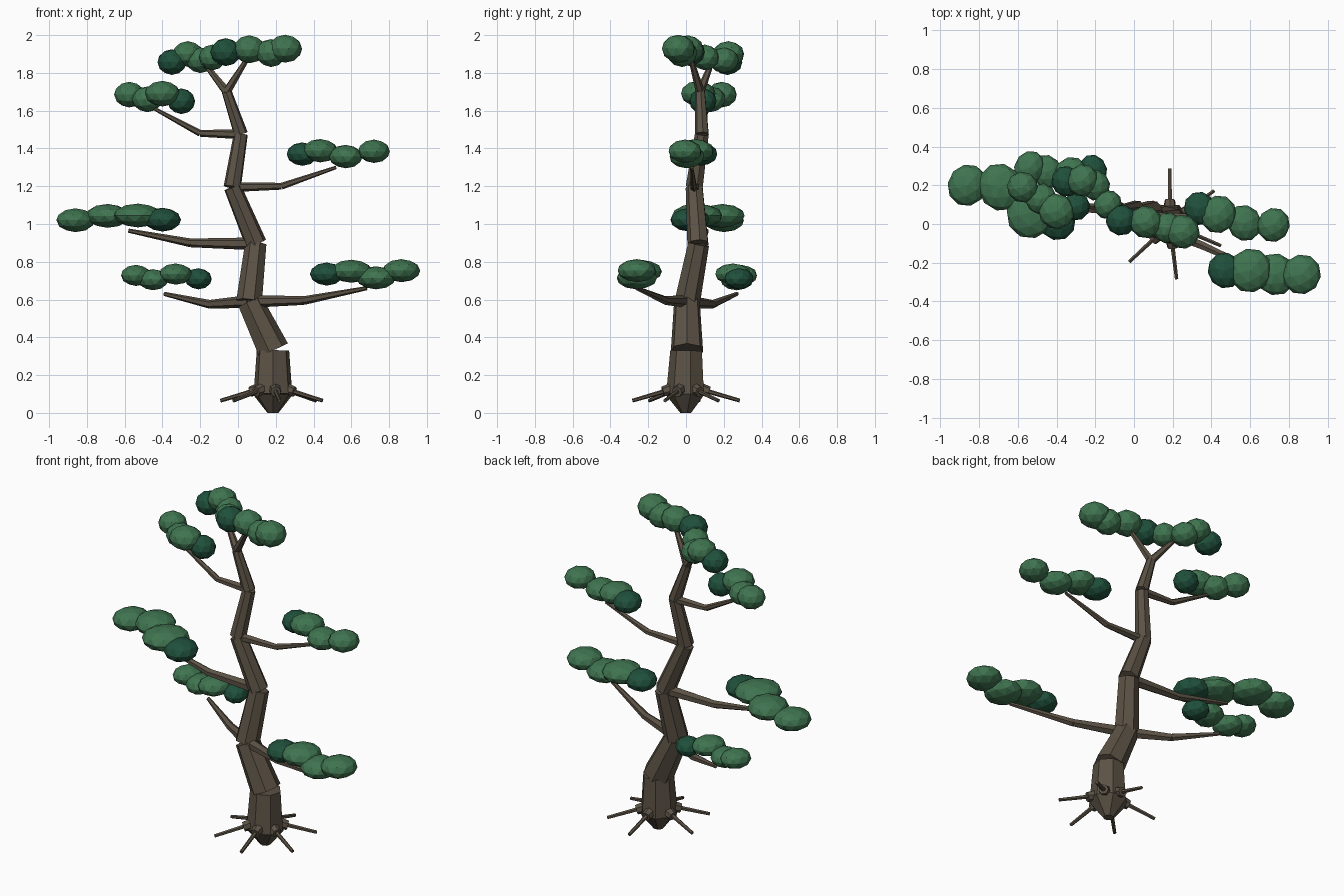
import bpy, bmesh, math
from mathutils import Vector, Matrix

default = bpy.data.objects.get("Cube")
if default:
    bpy.data.objects.remove(default, do_unlink=True)


def make_material(name, colour):
    mat = bpy.data.materials.new(name)
    mat.use_nodes = True
    mat.diffuse_color = (*colour, 1)
    mat.node_tree.nodes["Principled BSDF"].inputs["Base Color"].default_value = (*colour, 1)
    return mat


bark = make_material("brown_bark", (0.107, 0.085, 0.06))
leaf = make_material("leaf_green", (0.05, 0.175, 0.08))
shade_leaf = make_material("dark_leaf_green", (0.014, 0.08, 0.045))


def finish(name, bm, materials):
    mesh = bpy.data.meshes.new(name)
    bm.to_mesh(mesh)
    bm.free()
    for mat in materials:
        mesh.materials.append(mat)
    obj = bpy.data.objects.new(name, mesh)
    bpy.context.collection.objects.link(obj)
    return obj


def add_taper(bm, start, end, r_start, r_end, sides):
    """Add a closed tapered prism running between two points."""
    start, end = Vector(start), Vector(end)
    axis = end - start
    turn = axis.to_track_quat('Z', 'Y').to_matrix().to_4x4()
    bmesh.ops.create_cone(bm, cap_ends=True, segments=sides,
                          radius1=r_start, radius2=r_end, depth=axis.length,
                          matrix=Matrix.Translation((start + end) / 2) @ turn)


def limb(name, points, radii, sides):
    """Chain of separate tapered prisms along a path."""
    bm = bmesh.new()
    for i in range(len(points) - 1):
        add_taper(bm, points[i], points[i + 1], radii[i], radii[i + 1], sides)
    return finish(name, bm, [bark])


def foliage(name, size, blobs):
    """Row of flattened faceted blobs; the first one is the dark inner blob."""
    bm = bmesh.new()
    for i, (x, y, z, scale) in enumerate(blobs):
        yaw = Matrix.Rotation(math.radians(25 * (-1) ** i), 4, 'Z')
        stretch = Matrix.Diagonal((size[0] * scale, size[1] * scale, size[2], 1))
        before = set(bm.faces)
        bmesh.ops.create_icosphere(
            bm, subdivisions=2, radius=1,
            matrix=Matrix.Translation((x, y, z)) @ yaw @ stretch)
        for face in set(bm.faces) - before:
            face.material_index = 1 if i == 0 else 0
    return finish(name, bm, [leaf, shade_leaf])


# Crooked trunk
base = Vector((0.185, 0, 0.1))
knee = (0.06, 0.005, 0.59)
waist = (0.095, 0.065, 0.895)
elbow = (-0.03, 0.045, 1.195)
neck = (0.015, 0.085, 1.475)
fork = (-0.06, 0.075, 1.7)
limb("trunk", [base, (0.185, 0.005, 0.33), knee, waist, elbow, neck, fork],
     [0.105, 0.088, 0.07, 0.058, 0.047, 0.038, 0.027], 7)

# Root ball tapering down to the ground
bm = bmesh.new()
add_taper(bm, (base.x, 0, 0), base, 0.03, 0.11, 7)
finish("root_ball", bm, [bark])

# Thin roots with a thick knob at the start of each
for i, degrees in enumerate((37, 90, 166, 223, 277, 337)):
    angle = math.radians(degrees)
    out = Vector((math.cos(angle), math.sin(angle), 0))
    inner = base + out * 0.06 + Vector((0, 0, 0.03))
    tip = base + out * 0.285 - Vector((0, 0, 0.035))
    bm = bmesh.new()
    add_taper(bm, inner, inner.lerp(tip, 0.28), 0.036, 0.028, 7)
    add_taper(bm, inner, tip, 0.013, 0.01, 6)
    finish(f"root_{i + 1}", bm, [bark])

# Branches
thick = [0.034, 0.023, 0.011]
limb("lower_left_branch", [knee, (0.35, -0.11, 0.595), (0.68, -0.26, 0.66)], thick, 6)
limb("lower_right_branch", [knee, (-0.15, 0.14, 0.575), (-0.39, 0.27, 0.63)], thick, 6)
limb("middle_right_branch", [waist, (-0.25, 0.08, 0.9), (-0.58, 0.11, 0.965)], thick, 6)
slim = [0.026, 0.018, 0.009]
limb("upper_left_branch", [elbow, (0.23, 0.04, 1.2), (0.52, 0.03, 1.3)], slim, 6)
limb("upper_right_branch", [neck, (-0.2, 0.09, 1.48), (-0.46, 0.11, 1.62)], slim, 6)
limb("left_fork", [fork, (0.04, 0.03, 1.86)], [0.024, 0.014], 6)
limb("right_fork", [fork, (-0.17, 0.13, 1.84)], [0.024, 0.014], 6)

# Foliage pads, each listed from the inner blob outwards
foliage("lower_left_foliage", (0.105, 0.11, 0.061),
        [(0.47, -0.24, 0.735, 0.85), (0.6, -0.24, 0.75, 1.05),
         (0.73, -0.26, 0.715, 1), (0.865, -0.26, 0.753, 0.95)])
foliage("lower_right_foliage", (0.082, 0.095, 0.056),
        [(-0.21, 0.28, 0.71, 0.85), (-0.33, 0.25, 0.735, 1.05),
         (-0.45, 0.27, 0.705, 0.95), (-0.54, 0.29, 0.728, 0.95)])
foliage("middle_right_foliage", (0.115, 0.125, 0.063),
        [(-0.4, 0.02, 1.023, 0.85), (-0.53, 0.06, 1.045, 1.1),
         (-0.69, 0.19, 1.043, 1), (-0.86, 0.2, 1.02, 0.88)])
foliage("upper_left_foliage", (0.088, 0.095, 0.062),
        [(0.34, 0.08, 1.37, 0.93), (0.435, 0.05, 1.388, 1.05),
         (0.57, 0.005, 1.357, 1), (0.72, -0.005, 1.385, 0.95)])
foliage("upper_right_foliage", (0.086, 0.084, 0.068),
        [(-0.3, 0.09, 1.65, 0.86), (-0.4, 0.065, 1.69, 1.1),
         (-0.48, 0.13, 1.66, 0.95), (-0.575, 0.19, 1.685, 0.95)])
foliage("top_right_foliage", (0.08, 0.085, 0.068),
        [(-0.35, 0.22, 1.857, 0.95), (-0.265, 0.225, 1.9, 1),
         (-0.2, 0.2, 1.867, 0.95), (-0.135, 0.1, 1.882, 0.9)])
foliage("top_left_foliage", (0.086, 0.084, 0.074),
        [(-0.065, 0.02, 1.91, 0.95), (0.06, 0.01, 1.925, 1),
         (0.175, -0.02, 1.905, 0.95), (0.25, -0.04, 1.928, 1.05)])
